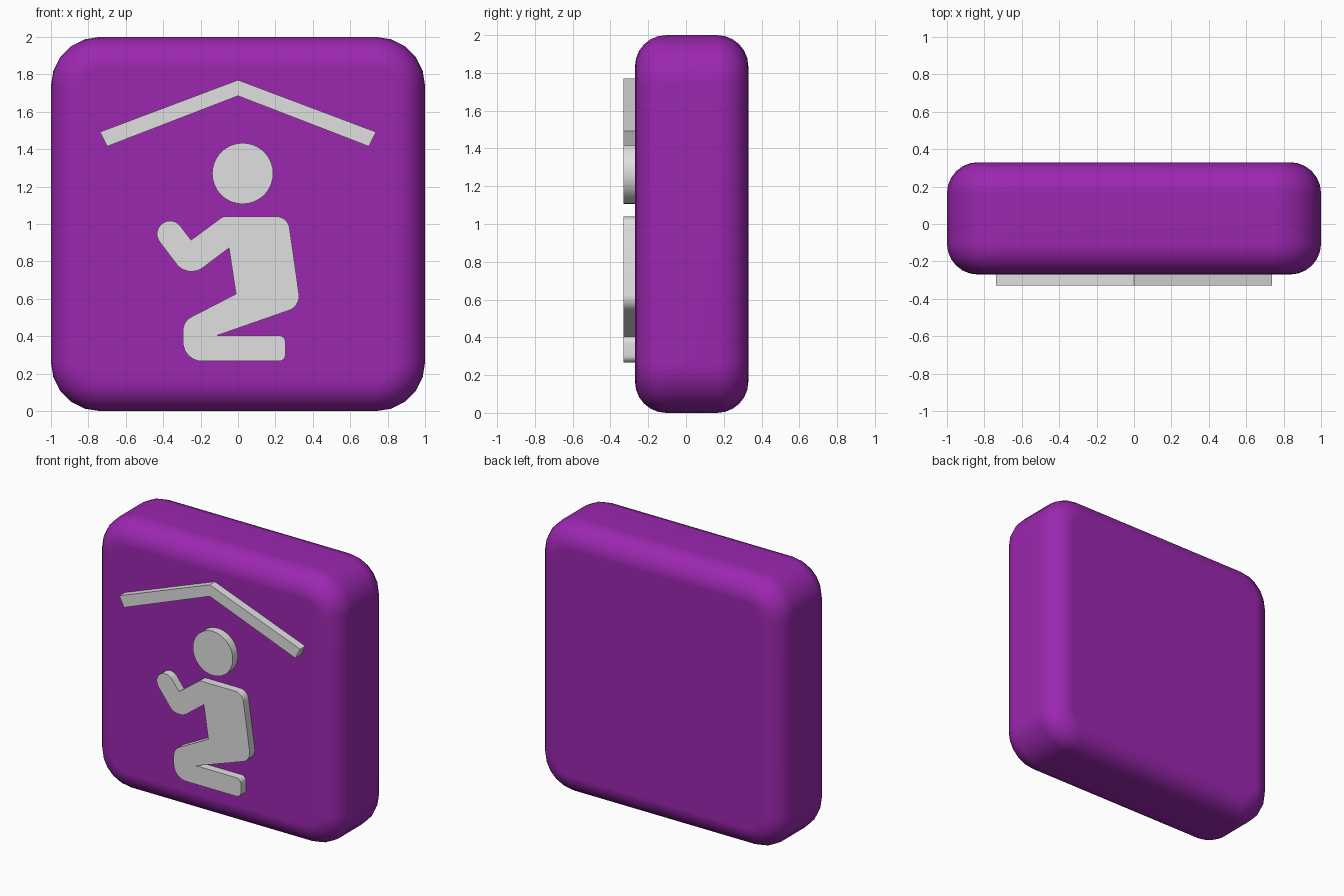
import bpy, bmesh, math
from mathutils import Vector

cube = bpy.data.objects.get("Cube")
if cube:
    bpy.data.objects.remove(cube, do_unlink=True)


def material(name, rgb):
    m = bpy.data.materials.new(name)
    m.use_nodes = True
    color = (*rgb, 1)
    m.diffuse_color = color
    m.node_tree.nodes["Principled BSDF"].inputs["Base Color"].default_value = color
    return m


purple = material("purple", (0.332, 0.020, 0.434))
light_grey = material("light_grey", (0.745, 0.745, 0.745))


def finish(name, bm, mat):
    bmesh.ops.recalc_face_normals(bm, faces=bm.faces)
    mesh = bpy.data.meshes.new(name)
    bm.to_mesh(mesh)
    bm.free()
    mesh.materials.append(mat)
    obj = bpy.data.objects.new(name, mesh)
    bpy.context.collection.objects.link(obj)
    bpy.ops.object.select_all(action="DESELECT")
    obj.select_set(True)
    bpy.context.view_layer.objects.active = obj
    bpy.ops.object.shade_smooth_by_angle(angle=math.radians(35))
    return obj


def rounded(corners, steps=6):
    """Outline from (x, z, radius) corners, each filleted with an arc."""
    outline = []
    for i, (x, z, r) in enumerate(corners):
        p = Vector((x, z))
        if r == 0:
            outline.append(p)
            continue
        a = (Vector(corners[i - 1][:2]) - p).normalized()
        b = (Vector(corners[(i + 1) % len(corners)][:2]) - p).normalized()
        half = a.angle(b) / 2
        center = p + (a + b).normalized() * r / math.sin(half)
        start = p + a * r / math.tan(half) - center
        end = p + b * r / math.tan(half) - center
        for k in range(steps + 1):
            t = k / steps
            outline.append(center + (start * (1 - t) + end * t).normalized() * r)
    return outline


def relief(name, outline, front=-0.33, back=-0.25):
    """Raised flat symbol standing out of the plate's front."""
    bm = bmesh.new()
    face = bm.faces.new([bm.verts.new((p[0], front, p[1])) for p in outline])
    ext = bmesh.ops.extrude_face_region(bm, geom=[face], use_keep_orig=True)
    moved = [v for v in ext["geom"] if isinstance(v, bmesh.types.BMVert)]
    bmesh.ops.translate(bm, verts=moved, vec=(0, back - front, 0))
    return finish(name, bm, light_grey)


# Plate: rounded square with softly rolled rims
bm = bmesh.new()
bmesh.ops.create_cube(bm, size=1)
bmesh.ops.scale(bm, verts=bm.verts, vec=(2, 0.6, 2))
bmesh.ops.translate(bm, verts=bm.verts, vec=(0, 0.03, 1))
depth_edges = [e for e in bm.edges if abs(e.verts[0].co.y - e.verts[1].co.y) > 0.1]
bmesh.ops.bevel(bm, geom=depth_edges, offset=0.26, segments=5, profile=0.5, affect="EDGES")
rims = [e for e in bm.edges if abs(e.verts[0].co.y - e.verts[1].co.y) < 0.1]
bmesh.ops.bevel(bm, geom=rims, offset=0.165, segments=6, profile=0.5, affect="EDGES")
plate = finish("plate", bm, purple)
plate.modifiers.new("even_shading", "WEIGHTED_NORMAL").keep_sharp = True

# Roof: thin chevron, mirrored about the ridge
right_half = [(0, 1.77), (0.738, 1.492), (0.70, 1.415), (0, 1.685)]
relief("roof", right_half + [(-x, z) for x, z in reversed(right_half[1:3])])

# Head: disc
turn = [math.tau * k / 40 for k in range(40)]
relief("head", [(0.025 + 0.163 * math.cos(t), 1.27 + 0.163 * math.sin(t)) for t in turn])

# Kneeling body: one outline from shoulder to foot, knee, elbow and hand
relief("kneeling_body", rounded([
    (-0.08, 1.04, 0.04), (0.267, 1.04, 0.07),      # shoulders
    (0.335, 0.56, 0.08), (-0.112, 0.404, 0),       # hip, back of knee
    (0.254, 0.404, 0.035), (0.254, 0.267, 0.035),  # foot
    (-0.294, 0.267, 0.10), (-0.294, 0.48, 0.08),   # knee
    (-0.011, 0.626, 0), (-0.048, 0.872, 0),        # lap, armpit
    (-0.268, 0.706, 0.10),                         # elbow
    (-0.461, 0.96, 0.068), (-0.35, 1.044, 0.068),  # hand
    (-0.251, 0.914, 0),                            # inner elbow
]))
